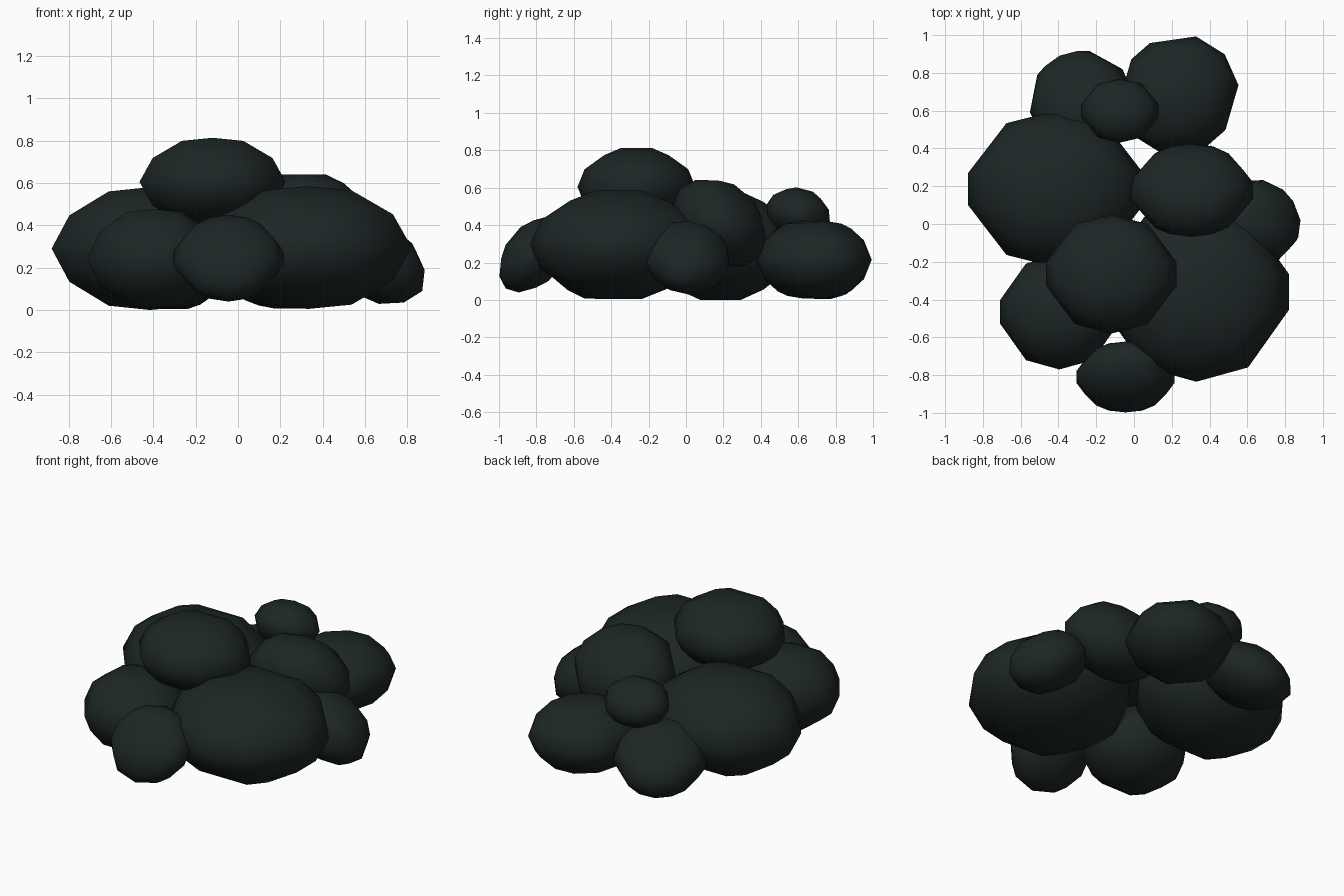
import bpy
import bmesh
from math import radians

if "Cube" in bpy.data.objects:
    bpy.data.objects.remove(bpy.data.objects["Cube"])

leaf = bpy.data.materials.new("dark_green")
leaf.diffuse_color = (0.012, 0.0195, 0.019, 1)
leaf.use_nodes = True
leaf.node_tree.nodes["Principled BSDF"].inputs["Base Color"].default_value = leaf.diffuse_color

# one octant of the faceted ball, mirrored into the other seven
OCTANT = [(1, .2, 0), (.56, .84, 0), (0, 1, 0), (0, .26, 1), (.82, .2, .54),
          (.42, .22, .93), (.34, .55, .81), (0, .88, .45), (.6, .6, .5), (.35, .82, .42)]


def clump(name, loc, half, rot=(0, 0, 0)):
    """Squashed low-poly ball of foliage."""
    points = {(x * i, y * j, z * k) for x, y, z in OCTANT
              for i in (1, -1) for j in (1, -1) for k in (1, -1)}
    bm = bmesh.new()
    for p in sorted(points):
        bm.verts.new(p)
    hull = bmesh.ops.convex_hull(bm, input=bm.verts[:])
    bmesh.ops.delete(bm, geom=[v for v in bm.verts if not v.link_faces], context='VERTS')
    bmesh.ops.recalc_face_normals(bm, faces=bm.faces[:])
    for f in bm.faces:
        f.smooth = True
    mesh = bpy.data.meshes.new(name)
    bm.to_mesh(mesh)
    bm.free()
    mesh.materials.append(leaf)
    ob = bpy.data.objects.new(name, mesh)
    bpy.context.collection.objects.link(ob)
    ob.location = loc
    ob.rotation_euler = [radians(a) for a in rot]
    ob.scale = half


# large base clumps
clump("base_clump_right", (0.33, -0.36, 0.295), (0.49, 0.475, 0.29))
clump("base_clump_left", (-0.415, 0.185, 0.29), (0.465, 0.415, 0.29))
# medium ground clumps
clump("front_left_clump", (-0.395, -0.465, 0.243), (0.315, 0.305, 0.235))
clump("back_right_clump", (0.235, 0.685, 0.215), (0.305, 0.325, 0.208), (0, 0, -49))
clump("back_left_clump", (-0.285, 0.66, 0.195), (0.27, 0.28, 0.17), (-25, 0, 25))
# upper clumps
clump("top_clump", (-0.12, -0.265, 0.605), (0.345, 0.315, 0.208))
clump("upper_back_clump", (0.305, 0.178, 0.41), (0.325, 0.28, 0.21), (-40, 0, 0))
clump("small_back_clump", (-0.075, 0.60, 0.465), (0.205, 0.175, 0.13), (-15, 0, 0))
# small clumps leaning outwards
clump("front_clump", (-0.045, -0.81, 0.245), (0.26, 0.24, 0.15), (50, 0, 0))
clump("right_clump", (0.655, 0.01, 0.225), (0.25, 0.23, 0.17), (-15, 30, -15))
